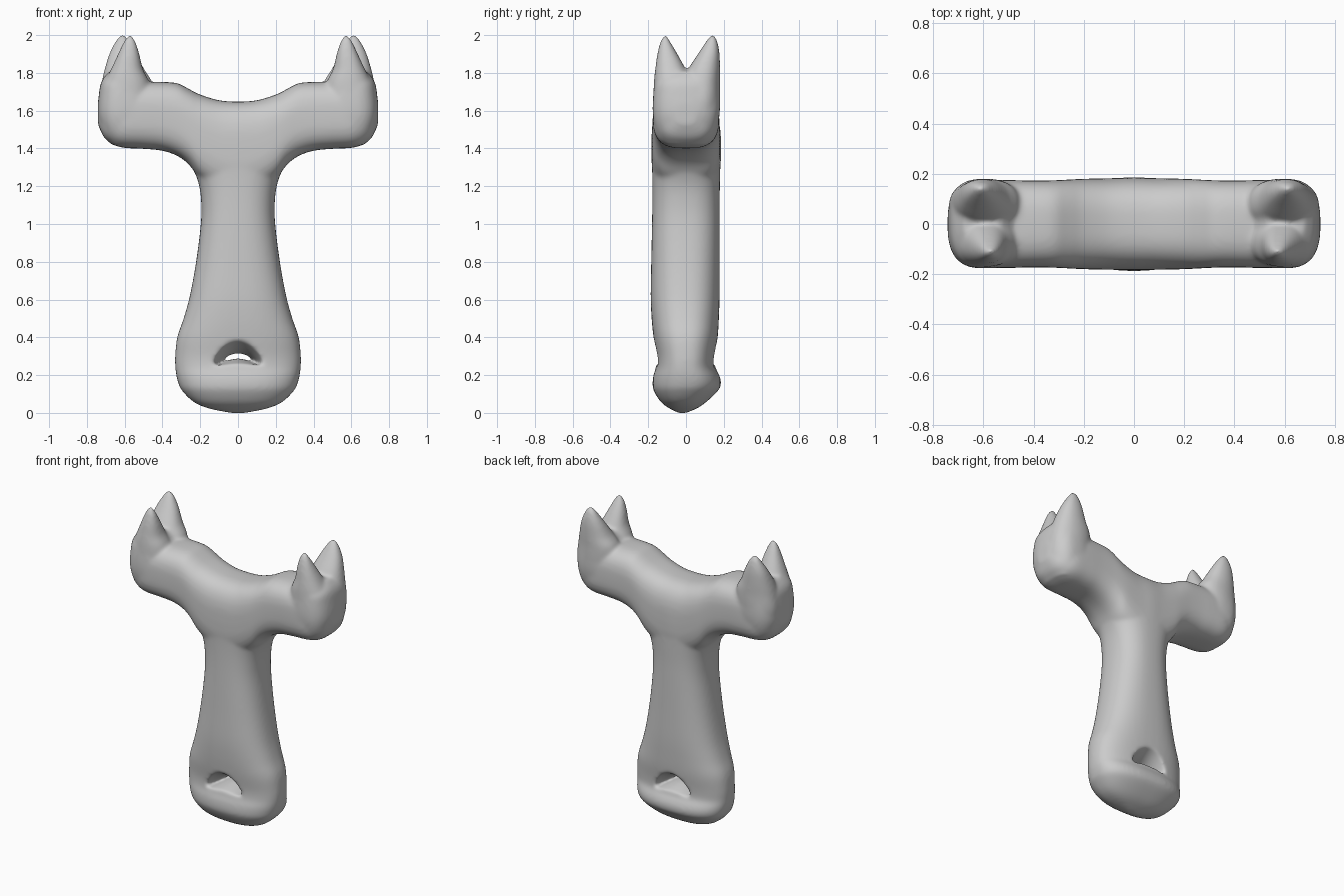
import bpy, bmesh, math

if "Cube" in bpy.data.objects:
    bpy.data.objects.remove(bpy.data.objects["Cube"])


def catmull(rows, sub=4):
    """Smoothly resample a short list of section rows."""
    out = []
    for i in range(len(rows) - 1):
        p0, p1 = rows[max(i - 1, 0)], rows[i]
        p2, p3 = rows[i + 1], rows[min(i + 2, len(rows) - 1)]
        for k in range(sub):
            t = k / sub
            out.append([0.5 * (2 * b + (c - a) * t + (2 * a - 5 * b + 4 * c - d) * t * t
                               + (3 * b - a - 3 * c + d) * t ** 3)
                        for a, b, c, d in zip(p0, p1, p2, p3)])
    out.append(list(rows[-1]))
    return out


def loft(bm, rows, axis, n=2.5, sides=48, mirror=1, bend=0.0):
    """Rows are (position, a_min, a_max, b_min, b_max) superellipse sections."""
    rings = []
    for t, a0, a1, b0, b1 in catmull(rows):
        ring = []
        for i in range(sides):
            ang = 2 * math.pi * i / sides
            c, s = math.cos(ang), math.sin(ang)
            u = math.copysign(abs(c) ** (2 / n), c)
            v = math.copysign(abs(s) ** (2 / n), s)
            a = (a0 + a1) / 2 + u * (a1 - a0) / 2
            b = (b0 + b1) / 2 + v * (b1 - b0) / 2 - bend * u * u
            p = {'z': (a, b, t), 'x': (t, a, b), 'y': (a, t, b)}[axis]
            ring.append(bm.verts.new((p[0] * mirror, p[1], p[2])))
        rings.append(ring)
    faces = [bm.faces.new(rings[0]), bm.faces.new(rings[-1])]
    for r, q in zip(rings, rings[1:]):
        for i in range(sides):
            j = (i + 1) % sides
            faces.append(bm.faces.new((r[i], r[j], q[j], q[i])))
    bmesh.ops.recalc_face_normals(bm, faces=faces)


def to_object(bm, name):
    me = bpy.data.meshes.new(name)
    bm.to_mesh(me)
    bm.free()
    ob = bpy.data.objects.new(name, me)
    bpy.context.collection.objects.link(ob)
    return ob


bm = bmesh.new()

# handle: (z, half width, y front, y back)
handle = [(0.0, .04, -.04, .0), (.025, .16, -.09, .06), (.06, .238, -.135, .11),
          (.12, .298, -.172, .172), (.16, .317, -.177, .186), (.2, .327, -.172, .176),
          (.24, .332, -.16, .156), (.3, .333, -.158, .156), (.4, .322, -.172, .168),
          (.5, .288, -.182, .174), (.62, .255, -.187, .178), (.8, .222, -.184, .178),
          (1.0, .197, -.18, .178), (1.12, .195, -.178, .178), (1.22, .21, -.178, .18),
          (1.32, .25, -.18, .182), (1.4, .29, -.18, .182), (1.5, .28, -.18, .182)]
loft(bm, [(z, -w, w, f, b) for z, w, f, b in handle], 'z', n=2.5)

# crossbar: (x, half depth, z bottom, z top)
half = [(.1, .182, 1.17, 1.655), (.2, .18, 1.24, 1.685), (.26, .177, 1.315, 1.715),
        (.32, .174, 1.36, 1.745), (.4, .173, 1.388, 1.752), (.5, .175, 1.398, 1.752),
        (.6, .174, 1.403, 1.752), (.66, .155, 1.42, 1.74), (.71, .12, 1.46, 1.71),
        (.742, .05, 1.53, 1.65)]
bar = [(-x, -d, d, b, t) for x, d, b, t in reversed(half)]
bar += [(0, -.184, .186, 1.15, 1.648)]
bar += [(x, -d, d, b, t) for x, d, b, t in half]
loft(bm, bar, 'x', n=3)

# prong sockets and paired prongs on both ends
socket = [(1.42, .52, .67, -.11, .11), (1.48, .47, .715, -.155, .155),
          (1.58, .45, .742, -.176, .178), (1.7, .46, .735, -.172, .178),
          (1.76, .485, .72, -.155, .165), (1.81, .53, .68, -.08, .09)]
front = [(1.55, .47, .72, -.165, .06), (1.65, .452, .735, -.172, .05),
         (1.75, .47, .705, -.17, .025), (1.82, .503, .672, -.163, -.002),
         (1.9, .522, .635, -.152, -.045), (1.96, .54, .608, -.137, -.08),
         (1.99, .555, .59, -.122, -.098), (2.005, .565, .575, -.112, -.106)]
back = [(1.55, .47, .73, -.06, .172), (1.65, .45, .738, -.04, .18),
        (1.75, .455, .722, -.015, .18), (1.82, .497, .706, .012, .18),
        (1.9, .535, .682, .063, .178), (1.96, .568, .653, .102, .168),
        (1.99, .59, .632, .124, .156), (2.005, .606, .616, .137, .143)]
for side in (1, -1):
    loft(bm, socket, 'z', n=2.7, mirror=side)
    loft(bm, front, 'z', n=2.2, mirror=side)
    loft(bm, back, 'z', n=2.2, mirror=side)
frame = to_object(bm, "forked_frame")

# arched slot through the foot, flaring toward front and back
bm = bmesh.new()
slot = [(-.24, -.15, .15, .22, .43), (-.17, -.135, .135, .255, .385),
        (-.08, -.115, .115, .278, .335), (0, -.105, .105, .288, .315),
        (.08, -.115, .115, .278, .335), (.17, -.135, .135, .25, .385),
        (.24, -.15, .15, .22, .43)]
loft(bm, slot, 'y', n=2, bend=.05)
cutter = to_object(bm, "slot_cutter")
cutter.hide_render = True


# fuse, cut and soften
def remesh(name, size):
    m = frame.modifiers.new(name, 'REMESH')
    m.mode = 'VOXEL'
    m.voxel_size = size
    m.use_smooth_shade = True


remesh("fuse", 0.009)
cut = frame.modifiers.new("slot", 'BOOLEAN')
cut.operation = 'DIFFERENCE'
cut.object = cutter
remesh("blend", 0.009)
soft = frame.modifiers.new("soften", 'SMOOTH')
soft.factor = 0.5
soft.iterations = 14

bpy.context.view_layer.objects.active = frame
frame.select_set(True)
for m in list(frame.modifiers):
    bpy.ops.object.modifier_apply(modifier=m.name)
bpy.data.objects.remove(cutter, do_unlink=True)
bpy.ops.object.shade_smooth()
